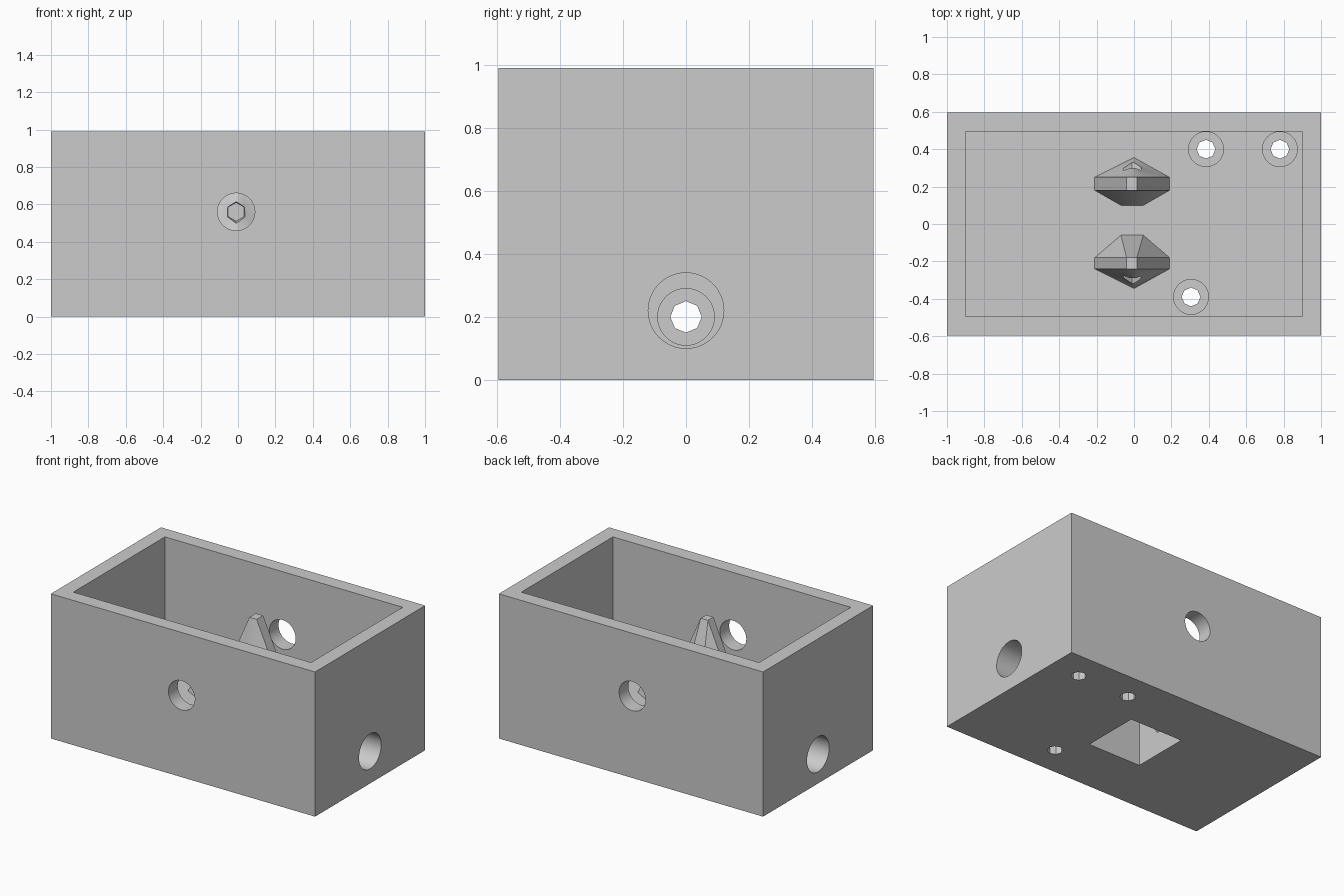
import bpy, bmesh, math
from mathutils import Matrix, Vector

cube = bpy.data.objects.get("Cube")
if cube:
    bpy.data.objects.remove(cube, do_unlink=True)

grey = bpy.data.materials.new("light grey")
grey.use_nodes = True
COLOUR = (0.6, 0.6, 0.6, 1)
grey.diffuse_color = COLOUR
grey.node_tree.nodes["Principled BSDF"].inputs["Base Color"].default_value = COLOUR


def make(name, bm):
    bmesh.ops.recalc_face_normals(bm, faces=bm.faces)
    mesh = bpy.data.meshes.new(name)
    bm.to_mesh(mesh)
    bm.free()
    mesh.materials.append(grey)
    ob = bpy.data.objects.new(name, mesh)
    bpy.context.collection.objects.link(ob)
    return ob


def block(name, low, high):
    low, high = Vector(low), Vector(high)
    bm = bmesh.new()
    bmesh.ops.create_cube(bm, size=1, matrix=Matrix.Translation((low + high) / 2)
                          @ Matrix.Diagonal((*(high - low), 1)))
    return make(name, bm)


def bore(start, end, r1, r2=None, sides=48):
    """Round or faceted cutter between two points."""
    start, end = Vector(start), Vector(end)
    axis = end - start
    turn = axis.to_track_quat('Z', 'Y').to_matrix().to_4x4()
    bm = bmesh.new()
    bmesh.ops.create_cone(bm, cap_ends=True, segments=sides, radius1=r1,
                          radius2=r1 if r2 is None else r2, depth=axis.length,
                          matrix=Matrix.Translation((start + end) / 2) @ turn)
    return make("cutter", bm)


def select(ob):
    bpy.ops.object.select_all(action='DESELECT')
    ob.select_set(True)
    bpy.context.view_layer.objects.active = ob


def cut(ob, cutters):
    select(ob)
    for c in cutters:
        c.hide_render = True
        mod = ob.modifiers.new("cut", 'BOOLEAN')
        mod.operation = 'DIFFERENCE'
        mod.solver = 'EXACT'
        mod.object = c
        bpy.ops.object.modifier_apply(modifier=mod.name)
        bpy.data.objects.remove(c, do_unlink=True)
    bpy.ops.object.shade_smooth_by_angle(angle=math.radians(30))


FLOOR = 0.4
AXLE_X, AXLE_Z = -0.01, 0.56

# Box with open top and thick floor
box = block("box", (-1, -0.595, 0), (1, 0.595, 0.99))
cutters = [
    block("cutter", (-0.9, -0.495, FLOOR), (0.9, 0.495, 1.2)),      # cavity
    block("cutter", (-0.21, -0.2, -0.1), (0.19, 0.2, 0.31)),        # pocket below
    bore((AXLE_X, -0.7, AXLE_Z), (AXLE_X, -0.45, AXLE_Z), 0.1),     # front hole
    bore((AXLE_X, 0.45, AXLE_Z), (AXLE_X, 0.7, AXLE_Z), 0.1),       # back hole
    bore((1.1, 0, 0.22), (0.6, 0, 0.22), 0.12),                     # left side hole
    bore((1.1, 0, 0.2), (0.45, 0, 0.2), 0.09),                      # its step
    bore((-1.1, 0, 0.2), (-0.6, 0, 0.2), 0.12),                     # right side hole
    bore((-1.1, 0, 0.2), (1.1, 0, 0.2), 0.05, sides=8),             # narrow passage
]
# Stepped screw holes in the floor
for x, y in ((0.385, 0.4), (0.78, 0.4), (0.305, -0.39)):
    cutters += [bore((x, y, 0.2), (x, y, FLOOR + 0.1), 0.093),
                bore((x, y, -0.1), (x, y, FLOOR + 0.1), 0.05, sides=8)]
cut(box, cutters)


# Tapered axle supports, each with a shallow hexagonal recess facing outwards
def support(name, side, inner, near, far, outer):
    base = [(-0.07, inner), (0.05, inner), (0.19, near), (0.19, far),
            (0, outer), (-0.21, far), (-0.21, near)]
    top = [(x, y) for x in (-0.04, 0.015) for y in (near, far)]
    bm = bmesh.new()
    for x, y in base:
        bm.verts.new((x, side * y, FLOOR))
    for x, y in top:
        bm.verts.new((x, side * y, 0.79))
    bmesh.ops.convex_hull(bm, input=bm.verts)
    bmesh.ops.dissolve_limit(bm, angle_limit=0.01, verts=bm.verts, edges=bm.edges)
    ob = make(name, bm)
    cut(ob, [bore((AXLE_X, side * 0.36, AXLE_Z), (AXLE_X, side * 0.27, AXLE_Z),
                  0.07, 0.05, sides=6)])


support("back_support", 1, 0.1, 0.18, 0.25, 0.355)
support("front_support", -1, 0.06, 0.18, 0.24, 0.345)
